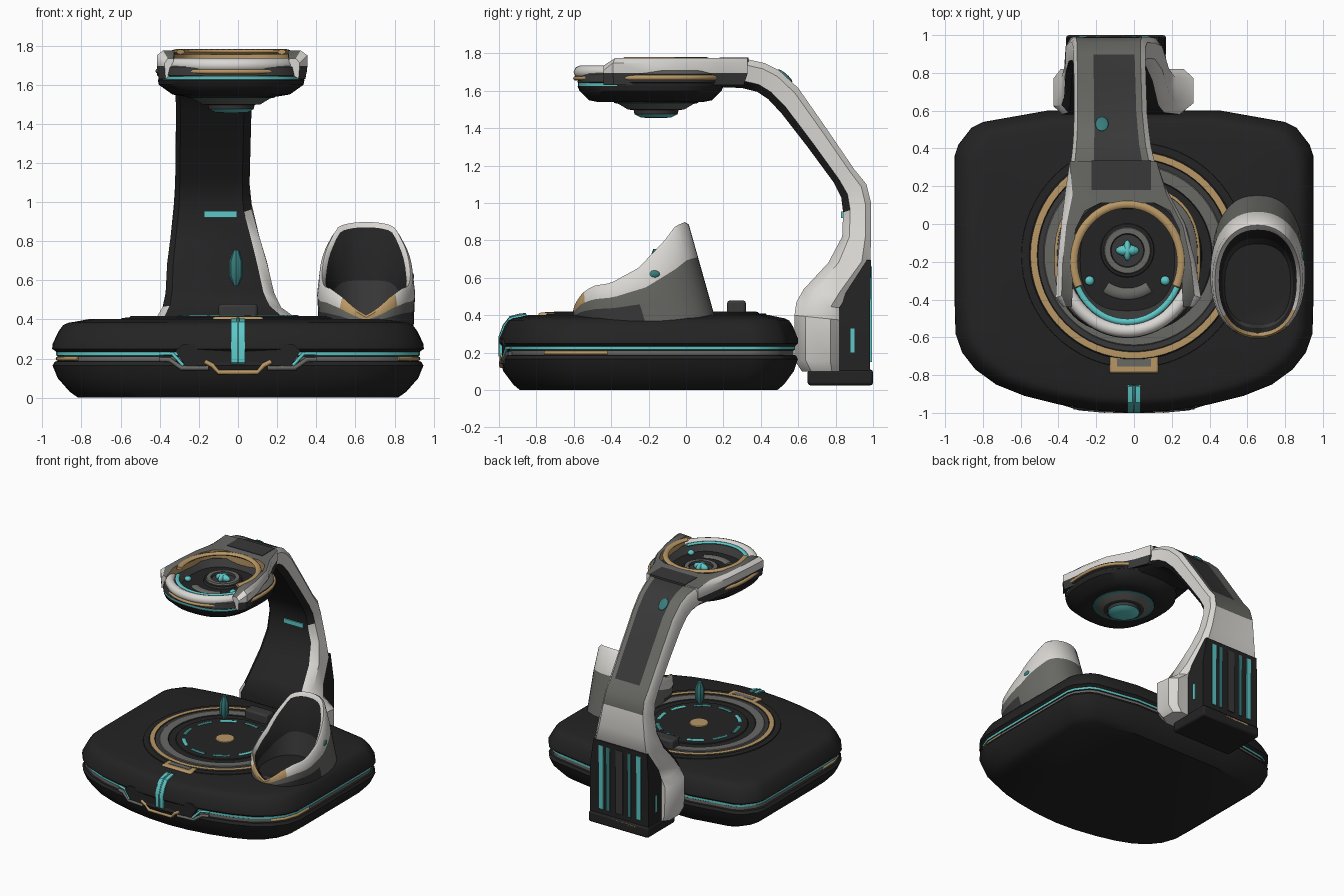
import bpy, bmesh, math
from mathutils import Vector

if "Cube" in bpy.data.objects:
    bpy.data.objects.remove(bpy.data.objects["Cube"])


def mat(name, r, g, b):
    m = bpy.data.materials.new(name)
    m.diffuse_color = (r, g, b, 1)
    m.use_nodes = True
    m.node_tree.nodes["Principled BSDF"].inputs["Base Color"].default_value = m.diffuse_color
    return m


BLACK, DARK, GREY, WHITE, GOLD, TEAL, DEEP = range(7)
MATS = [mat("black", .017, .017, .017), mat("dark_grey", .04, .04, .04), mat("mid_grey", .14, .14, .13),
        mat("off_white", .70, .68, .65), mat("gold", .48, .31, .13), mat("teal", .11, .57, .57),
        mat("deep_teal", .04, .2, .2)]


def finish(name, bm, angle=35):
    bmesh.ops.remove_doubles(bm, verts=bm.verts, dist=1e-5)
    bmesh.ops.recalc_face_normals(bm, faces=bm.faces)
    me = bpy.data.meshes.new(name)
    bm.to_mesh(me)
    bm.free()
    for m in MATS:
        me.materials.append(m)
    ob = bpy.data.objects.new(name, me)
    bpy.context.collection.objects.link(ob)
    bpy.ops.object.select_all(action='DESELECT')
    ob.select_set(True)
    bpy.context.view_layer.objects.active = ob
    bpy.ops.object.shade_smooth_by_angle(angle=math.radians(angle))
    return ob


def loft(name, rings, rule, cap0=BLACK, cap1=BLACK, angle=35):
    """Skin closed rings; rule is a colour per band, or a function (band, segment)."""
    bm = bmesh.new()
    vs = [[bm.verts.new(p) for p in r] for r in rings]
    n = len(rings[0])
    for i in range(len(rings) - 1):
        for j in range(n):
            k = (j + 1) % n
            f = bm.faces.new((vs[i][j], vs[i][k], vs[i + 1][k], vs[i + 1][j]))
            f.material_index = rule(i, j) if callable(rule) else rule[i]
    for r, c in ((vs[0], cap0), (vs[-1], cap1)):
        bm.faces.new(r).material_index = c
    return finish(name, bm, angle)


def oval(cx, cy, rx, ry, z, n=2.0, count=48):
    out = []
    for i in range(count):
        a = 2 * math.pi * i / count
        c, s = math.cos(a), math.sin(a)
        out.append((cx + rx * math.copysign(abs(c) ** (2 / n), c),
                    cy + ry * math.copysign(abs(s) ** (2 / n), s), z))
    return out


def lathe(name, cx, cy, prof, cols, cap=BLACK, count=64):
    return loft(name, [oval(cx, cy, r, r, z, 2, count) for r, z in prof], cols, BLACK, cap)


def box(name, x0, x1, y0, y1, z0, z1, c, bevel=0.0):
    ring = lambda z: [(x0, y0, z), (x1, y0, z), (x1, y1, z), (x0, y1, z)]
    ob = loft(name, [ring(z0), ring(z1)], [c], c, c)
    if bevel:
        b = ob.modifiers.new("bevel", 'BEVEL')
        b.width, b.segments = bevel, 2
    return ob


def tube(name, pts, r, c, flat=1.0):
    """Eight-sided bar along points, squashed vertically by flat."""
    pts = [Vector(p) for p in pts]
    rings = []
    for i, p in enumerate(pts):
        t = (pts[min(i + 1, len(pts) - 1)] - pts[max(i - 1, 0)]).normalized()
        u = t.cross(Vector((0, 0, 1)))
        u = u.normalized() if u.length > .01 else Vector((1, 0, 0))
        v = u.cross(t)
        rings.append([p + u * r * math.cos(a) + v * r * flat * math.sin(a)
                      for a in (k * math.pi / 4 for k in range(8))])
    return loft(name, rings, [c] * len(pts), c, c, 60)


def arc(cx, cy, rx, ry, z, a0, a1, n=24):
    return [(cx + rx * math.cos(math.radians(a0 + (a1 - a0) * i / n)),
             cy + ry * math.sin(math.radians(a0 + (a1 - a0) * i / n)), z) for i in range(n + 1)]


def dot(name, loc, scale, c, tilt=0.0):
    bm = bmesh.new()
    bmesh.ops.create_uvsphere(bm, u_segments=20, v_segments=10, radius=1)
    for f in bm.faces:
        f.material_index = c
    ob = finish(name, bm)
    ob.location, ob.scale, ob.rotation_euler = loc, scale, (tilt, 0, 0)


# Base slab: one outline stacked at several heights
half = [(0, -1), (.2, -.988), (.4, -.955), (.58, -.91), (.73, -.85), (.84, -.77), (.91, -.68), (.945, -.58),
        (.95, -.4), (.95, .36), (.93, .42), (.86, .51), (.8, .54), (.46, .6), (0, .6)]
outline = half + [(-x, y) for x, y in half[-2:0:-1]]
levels = [(0, .86), (.03, .905), (.1, .97), (.165, .998), (.185, .985), (.188, .97), (.212, .97), (.216, .978),
          (.234, .978), (.24, .985), (.25, 1), (.275, .998), (.34, .965), (.372, .94), (.384, .91), (.388, .88), (.402, .8)]
loft("base_slab", [[(x * s, -.2 + (y + .2) * s, z) for x, y in outline] for z, s in levels],
     [BLACK] * 5 + [GREY, BLACK, TEAL] + [BLACK] * 8)

# Front latch: notch block, gold trim and teal light strip
plate = [(-.32, .24), (-.27, .165), (.27, .165), (.32, .24), (.28, .275), (-.28, .275)]
loft("front_notch_block", [[(x, y + .1 * x * x, z) for x, z in plate] for y in (-.9, -.992)], [BLACK])
tube("front_gold_trim", [(-.17, -.983, .185), (-.13, -.986, .165), (-.1, -.988, .13), (.1, -.988, .13),
                         (.13, -.986, .165), (.17, -.983, .185)], .012, GOLD)
for s in (-1, 1):
    tube("front_teal_step", [(s * .4, -.935, .225), (s * .335, -.96, .225), (s * .28, -.978, .165)], .009, TEAL)
    tube("front_notch_trim", [(s * .4, -.94, .195), (s * .35, -.955, .195), (s * .29, -.975, .152), (s * .15, -.988, .152)], .012, GREY)
    tube("side_gold_dash", [(s * .815, -.753, .2), (s * .883, -.666, .2), (s * .917, -.569, .2), (s * .921, -.42, .2)], .011, GOLD)
strip = [(-1, .18), (-1, .285), (-.978, .345), (-.945, .388), (-.9, .4), (-.86, .405)]
loft("front_light_strip", [[(-.035, y, z), (.035, y, z), (.035, y + .03, z - .03), (-.035, y + .03, z - .03)]
                           for y, z in strip], [TEAL] * 5, TEAL, TEAL)
tube("front_light_groove", [(0, y + .006, z) for y, z in strip], .008, DEEP)

# Turntable rings on the base
C = (0, -.165)
lathe("turntable", *C, [(.6, .39), (.595, .408), (.555, .41), (.548, .418), (.54, .419), (.513, .418), (.508, .412), (.48, .412),
                        (.475, .416), (.415, .416), (.41, .41), (.36, .41), (.355, .416), (.07, .416), (.065, .42), (.03, .42)],
      [BLACK, BLACK, BLACK, GOLD, GOLD, BLACK, DARK, GREY, GREY, BLACK, BLACK, BLACK, BLACK, GOLD, GOLD], GOLD)
for i in range(10):
    tube("turntable_dash", arc(*C, .3, .3, .417, i * 36, i * 36 + 24, 6), .014, TEAL if i % 3 == 0 else DEEP, .4)
box("turntable_gold_tab", -.13, .13, -.79, -.69, .38, .414, GOLD, .012)
box("turntable_tab_inset", -.09, .09, -.755, -.715, .40, .417, GREY)
box("rear_dock", -.1, .1, .22, .32, .38, .48, DARK, .015)

# Small floating projection above the turntable
lathe("projection", -.01, -.16, [(.012, .57), (.035, .62), (.035, .7), (.015, .755)], [DEEP, DEEP, DEEP], DEEP, 8)

# Pod seat with a raked opening
RIM = [(-.62, .5), (-.57, .535), (-.4, .56), (-.25, .64), (-.1, .79), (-.04, .865), (.02, .888)]
PX = .655


def rim_z(x, y):
    z = RIM[-1][1]
    for (a, za), (b, zb) in zip(RIM, RIM[1:]):
        if a <= y <= b:
            z = za + (zb - za) * (y - a) / (b - a)
            break
    return z - (.1 * max(0, 1 - abs(x - PX) / .19) if y < -.45 else 0)


foot = oval(PX, -.22, .243, .38, .37, 2.4)
flat_rim = oval(PX, -.295, .24, .31, 0, 2.15)
hz = [rim_z(x, y) for x, y, _ in flat_rim]
lift = lambda ring, d: [(x, y, z + d) for (x, y, _), z in zip(ring, hz)]
blend = lambda A, B, t: [tuple(Vector(a).lerp(Vector(b), t)) for a, b in zip(A, B)]
rim = lift(flat_rim, 0)
mid = [(x + (x - PX) * .04, y, z) for x, y, z in blend(foot, rim, .66)]
low = [(x + (x - PX) * .02, y, z) for x, y, z in blend(foot, rim, .36)]
inner = lift(oval(PX, -.303, .206, .272, 0, 2.3), -.015)
floor = oval(PX, -.32, .175, .215, .42, 2.4)


def pod_colour(i, j):
    y = flat_rim[j][1]
    if i in (2, 3, 4):
        return GOLD if (y < -.47 and i == 4) or y < -.56 else WHITE
    return (DARK if y < -.3 else GREY, GREY, 0, 0, 0, BLACK, DARK)[i]


loft("pod_seat", [foot, low, mid, rim, lift(oval(PX, -.3, .226, .294, 0, 2.2), .012), inner, blend(inner, floor, .6), floor],
     pod_colour, BLACK, BLACK, 50)
dot("pod_side_light", (.888, -.17, .62), (.012, .03, .02), DEEP)

# Curved arm: (outer y, outer z, inner y, inner z, left x, right x)
S = [(.22, 1.775, .18, 1.62, -.345, .135), (.33, 1.768, .3, 1.615, -.335, .11), (.42, 1.748, .38, 1.595, -.325, .09),
     (.5, 1.708, .44, 1.555, -.32, .08), (.6, 1.615, .51, 1.48, -.318, .07), (.75, 1.4, .65, 1.3, -.318, .065),
     (.9, 1.18, .79, 1.11, -.32, .06), (.965, 1.1, .83, 1.03, -.322, .06), (.99, 1.0, .84, .95, -.328, .07),
     (.99, .82, .835, .82, -.345, .11), (.985, .69, .76, .68, -.362, .15), (.87, .52, .63, .54, -.37, .185),
     (.82, .44, .59, .47, -.385, .22), (.82, .375, .58, .4, -.425, .315), (.82, .15, .58, .16, -.42, .315), (.82, .1, .62, .1, -.4, .28)]
SEC = [(-.88, 0), (.8, 0), (1, .25), (1, .8), (.86, 1), (.7, .98), (-.45, .98), (-.9, 1), (-1, .8), (-1, .18)]
sections = [[((a + b) / 2 + u * (b - a) / 2, iy + (oy - iy) * v, iz + (oz - iz) * v) for u, v in SEC]
            for oy, oz, iy, iz, a, b in S]


def arm_colour(i, j):
    if j == 0 or (j == 1 and i < 8) or (j == 9 and i < 12):
        return BLACK
    if j in (4, 5, 6) and i < 8:
        return DARK if j == 5 and i < 6 else GREY
    return WHITE


loft("arm", sections, arm_colour, GREY, WHITE, 40)
box("arm_top_panel", -.225, .09, .18, .335, 1.75, 1.779, DARK)
box("arm_front_light", -.175, -.005, .83, .845, .92, .955, TEAL)
dot("arm_top_light", (-.17, .53, 1.68), (.035, .05, .012), DEEP, -.72)

# Rear power housing with light stripes
tr = lambda x0, x1, y0, y1, z: [(x0, y0, z), (x1, y0, z), (x1, y1, z), (x0, y1, z)]
loft("rear_housing", [tr(-.355, .165, .79, .985, .08), tr(-.355, .165, .79, .985, .48), tr(-.345, .13, .93, .99, .695)], [BLACK] * 2)
box("rear_foot", -.36, .17, .65, 1, .025, .11, BLACK, .015)
for x, w, c in ((-.27, .02, TEAL), (-.19, .014, DEEP), (-.1, .03, DARK), (0, .014, DEEP), (.06, .02, TEAL)):
    box("rear_stripe", x - w, x + w, .98, .994, .15, .66, c)
for x in (-.36, .158):
    box("side_stripe", x, x + .012, .88, .9, .2, .33, TEAL)
box("rear_gold_line", -.25, -.05, .99, 1, .085, .097, GOLD)

# Scanner head: dark oval body with a bowl in its top
HX, HY = -.035, -.19
loft("head_body", [oval(HX, HY, rx, ry, z, 2.5) for rx, ry, z in
                   [(.24, .28, 1.54), (.3, .33, 1.55), (.37, .38, 1.6), (.375, .39, 1.625), (.372, .388, 1.627), (.372, .388, 1.643),
                    (.38, .39, 1.648), (.372, .38, 1.69), (.34, .35, 1.71), (.3, .32, 1.71), (.25, .27, 1.665)]],
     lambda i, j: (BLACK, BLACK, BLACK, BLACK, TEAL if 26 < j < 45 else BLACK, DARK, DARK, GREY, DARK, DARK)[i])

# Fork from the arm around the head: outer and inner outline pairs
F = [(-.375, -.44, -.33, -.44), (-.415, -.39, -.325, -.36), (-.405, -.2, -.325, -.2), (-.385, 0, -.31, -.03),
     (-.36, .2, -.26, .07), (-.34, .33, -.18, .11), (.12, .33, .11, .11), (.165, .2, .19, .07), (.27, 0, .24, -.03),
     (.325, -.2, .255, -.2), (.355, -.39, .255, -.36), (.315, -.44, .26, -.44)]
fork = []
for i, (a, b, c, d) in enumerate(F):
    p, q = Vector((a, b, 0)), Vector((c, d, 0))
    k = 0 if i in (5, 6) else .35
    top = 1.735 if i in (0, 11) else 1.775
    fork.append([p.lerp(q, t) + Vector((0, 0, z)) for t, z in
                 ((.1, 1.63), (0, 1.695), (0, top - .025), (k, top), (1, top), (1, 1.66))])
loft("head_fork", fork, lambda i, j: (DARK, WHITE, WHITE, GREY, GOLD, BLACK)[j], WHITE, WHITE, 40)
edge = oval(HX, HY, .374, .384, 1.67, 2.5)
for ids in (range(44, 57), range(16, 29)):
    tube("head_side_trim", [edge[i % 48] for i in ids], .014, GOLD)

# Head trims: white lip, gold horseshoe, teal arc
tube("head_front_lip", arc(HX, -.2, .345, .365, 1.70, 205, 335), .036, WHITE)
tube("head_gold_lip", arc(HX, -.2, .362, .388, 1.667, 212, 328), .016, GOLD, .8)
tube("head_gold_horseshoe", arc(HX, -.2, .285, .305, 1.768, -25, 205, 36), .022, GOLD, .6)
tube("head_teal_arc", arc(HX, -.2, .29, .318, 1.718, 205, 335), .016, TEAL, .6)

# Upper sensor and lower lens
lathe("top_sensor", HX, -.14, [(.145, 1.65), (.14, 1.682), (.125, 1.684), (.12, 1.697), (.09, 1.697), (.085, 1.68), (.04, 1.68)],
      [DARK, BLACK, GREY, GREY, DARK, DARK], BLACK, 40)
dot("top_sensor_eye", (HX, -.14, 1.69), (.062, .03, .03), TEAL)
dot("top_sensor_pupil", (HX, -.14, 1.69), (.022, .055, .033), TEAL)
for x in (-.235, .165):
    dot("head_indicator", (x, -.3, 1.69), (.025, .025, .02), TEAL)
tube("head_grey_panel", arc(HX, -.17, .2, .2, 1.668, 235, 305), .03, GREY, .4)
lathe("lower_lens", HX, -.16, [(.23, 1.56), (.225, 1.535), (.2, 1.53), (.15, 1.5), (.12, 1.497), (.115, 1.475), (.08, 1.457), (.04, 1.455)],
      [BLACK, DEEP, GREY, DARK, DARK, TEAL, TEAL], TEAL, 40)
